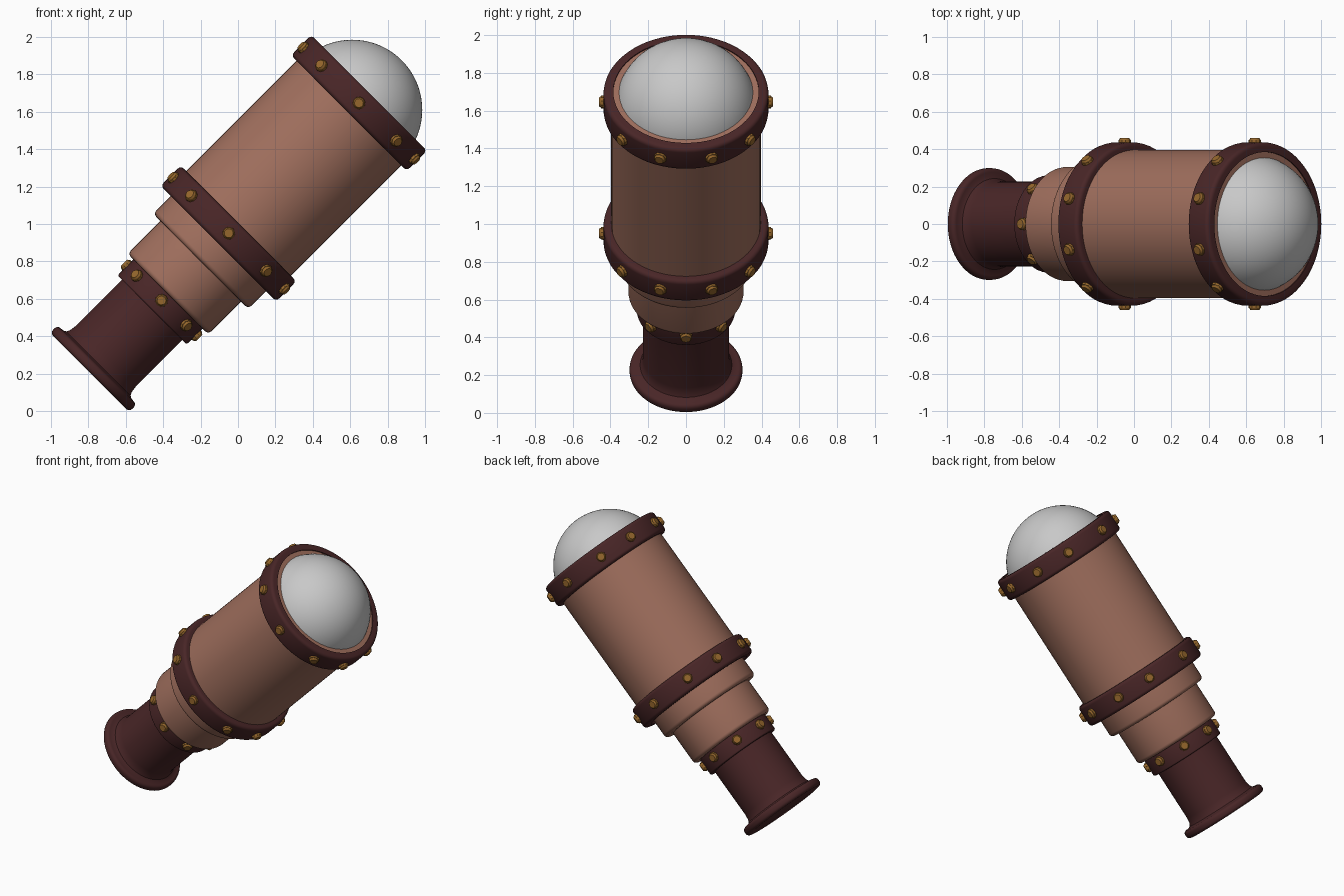
import bpy, bmesh, math
from mathutils import Matrix, Vector

if "Cube" in bpy.data.objects:
    bpy.data.objects.remove(bpy.data.objects["Cube"])

# The spyglass is built along local z, then leaned 45 degrees toward +x
LEAN = Matrix.Translation((0, 0, 1)) @ Matrix.Rotation(math.radians(45), 4, 'Y')


def material(name, rgb):
    m = bpy.data.materials.new(name)
    m.diffuse_color = (*rgb, 1)
    m.use_nodes = True
    m.node_tree.nodes["Principled BSDF"].inputs["Base Color"].default_value = m.diffuse_color
    return m


LEATHER = material("tan_leather", (0.35, 0.158, 0.11))
DARK = material("dark_maroon", (0.066, 0.019, 0.020))
BRASS = material("brass", (0.30, 0.135, 0.025))
GLASS = material("grey_glass", (0.58, 0.58, 0.58))


def finish(name, bm, mat, angle=35):
    bmesh.ops.recalc_face_normals(bm, faces=bm.faces)
    me = bpy.data.meshes.new(name)
    bm.to_mesh(me)
    bm.free()
    me.materials.append(mat)
    ob = bpy.data.objects.new(name, me)
    bpy.context.collection.objects.link(ob)
    ob.matrix_world = LEAN
    bpy.ops.object.select_all(action='DESELECT')
    ob.select_set(True)
    bpy.context.view_layer.objects.active = ob
    bpy.ops.object.shade_smooth_by_angle(angle=math.radians(angle))
    return ob


def lathe(name, profile, mat, n=64):
    """Spin a (radius, height) profile around z; radius 0 is a pole."""
    bm = bmesh.new()
    rings = []
    for r, s in profile:
        if r < 1e-5:
            rings.append([bm.verts.new((0, 0, s))])
        else:
            rings.append([bm.verts.new((r * math.cos(math.tau * i / n),
                                        r * math.sin(math.tau * i / n), s)) for i in range(n)])
    for a, b in zip(rings, rings[1:]):
        for i in range(n):
            j = (i + 1) % n
            if len(a) == 1:
                bm.faces.new((a[0], b[i], b[j]))
            elif len(b) == 1:
                bm.faces.new((a[i], b[0], a[j]))
            else:
                bm.faces.new((a[i], b[i], b[j], a[j]))
    return finish(name, bm, mat)


def arc(r, s, rad, a0, a1, n=4):
    """Points of a rounded corner centred on (r, s)."""
    pts = []
    for i in range(n + 1):
        a = math.radians(a0 + (a1 - a0) * i / n)
        pts.append((r + rad * math.cos(a), s + rad * math.sin(a)))
    return pts


def outer(s0, s1, r, bev):
    return arc(r - bev, s0 + bev, bev, -90, 0) + arc(r - bev, s1 - bev, bev, 0, 90)


def band(name, s0, s1, r, r_in, bev, mat):
    pts = outer(s0, s1, r, bev)
    return lathe(name, [(r_in, s0)] + pts + [(r_in, s1), (r_in, s0)], mat)


def rivets(name, s, r, angles):
    """Stepped brass rivet heads around a band; angle 0 is the upper side."""
    bm = bmesh.new()
    for deg in angles:
        a = math.radians(deg)
        d = Vector((-math.cos(a), math.sin(a), 0))
        rot = d.to_track_quat('Z', 'Y').to_matrix().to_4x4()
        for r1, r2, lo, hi in ((0.036, 0.034, -0.03, 0.012), (0.031, 0.024, 0.012, 0.024)):
            m = Matrix.Translation(d * (r + (lo + hi) / 2) + Vector((0, 0, s))) @ rot
            bmesh.ops.create_cone(bm, cap_ends=True, segments=10, radius1=r1,
                                  radius2=r2, depth=hi - lo, matrix=m)
    return finish(name, bm, BRASS)


# Eyepiece: flared flange and neck
lathe("eyepiece", [(0, -1.122)] + outer(-1.122, -1.065, 0.299, 0.022)
      + [(0.258, -1.063), (0.243, -1.055), (0.233, -1.035), (0.228, -1.0),
         (0.228, -0.6), (0, -0.6)], DARK)
band("neck_band", -0.65, -0.52, 0.261, 0.2, 0.01, DARK)

# Draw tubes, stepping outward toward the barrel
lathe("inner_tube", [(0, -0.53)] + arc(0.28, -0.505, 0.025, -90, 0)
      + [(0.305, -0.26), (0, -0.26)], LEATHER)
lathe("middle_tube", [(0, -0.282)] + arc(0.335, -0.257, 0.025, -90, 0)
      + [(0.36, -0.1), (0, -0.1)], LEATHER)

# Main barrel with a rim around the lens
lathe("barrel", [(0, -0.12), (0.396, -0.12), (0.396, 0.985), (0.352, 0.985),
                 (0.352, 0.9), (0, 0.9)], LEATHER)
band("rear_band", -0.148, 0.004, 0.437, 0.385, 0.022, DARK)
band("front_band", 0.838, 0.992, 0.437, 0.385, 0.022, DARK)

# Domed lens
lathe("lens", [(0.375 * math.cos(math.radians(a)) if a < 90 else 0,
                0.863 + 0.375 * math.sin(math.radians(a))) for a in range(0, 91, 5)], GLASS)

# Rivets
half = [18, 50, 90, 130, 162]
ten = half + [-a for a in half]
rivets("front_rivets", 0.914, 0.437, ten)
rivets("rear_rivets", -0.07, 0.437, ten)
rivets("neck_rivets", -0.578, 0.261, range(0, 360, 45))
